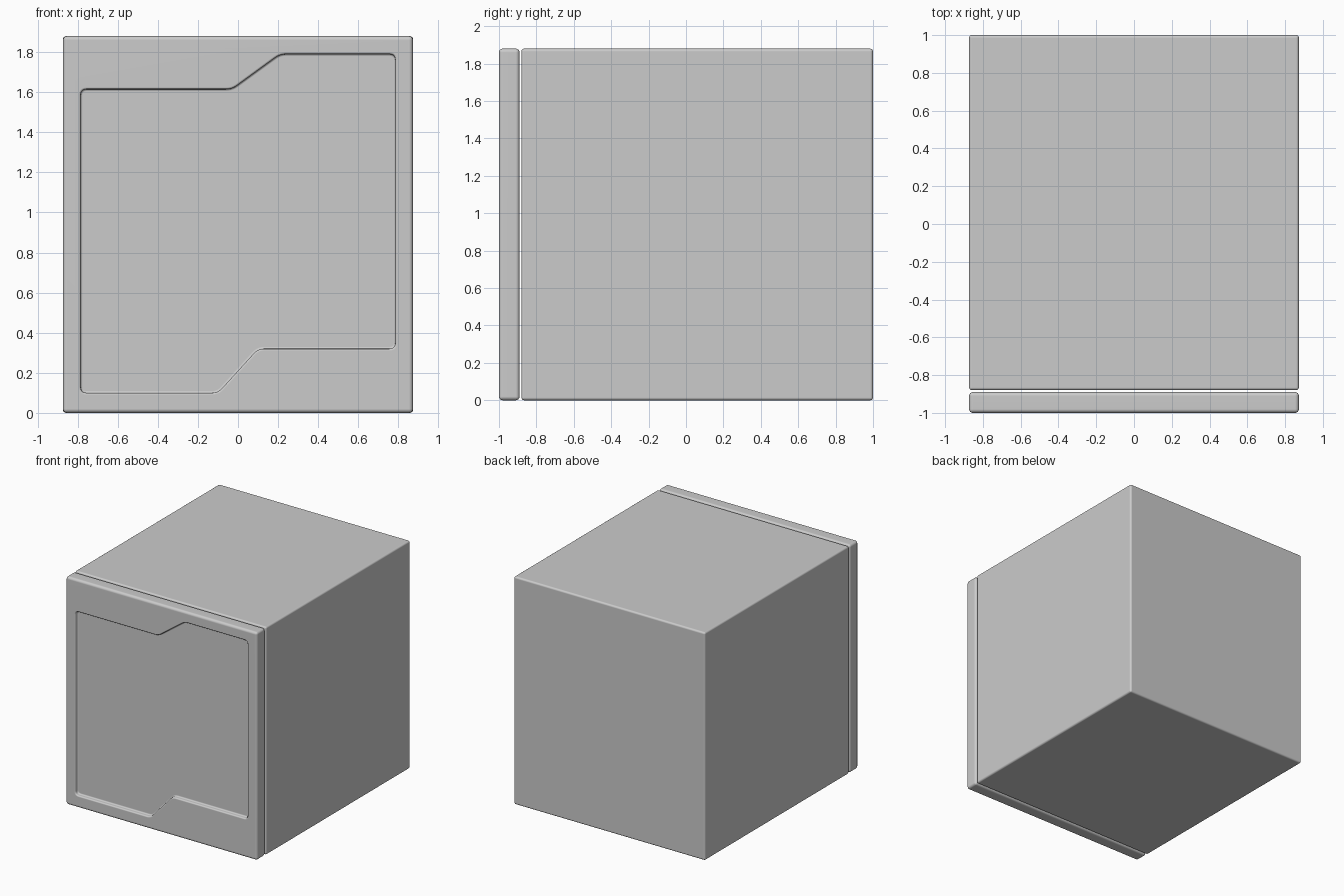
import bpy, bmesh, math
from mathutils import Vector

if "Cube" in bpy.data.objects:
    bpy.data.objects.remove(bpy.data.objects["Cube"])

W, H = 0.873, 1.88          # half width, height


def link(name, bm):
    bmesh.ops.recalc_face_normals(bm, faces=bm.faces)
    me = bpy.data.meshes.new(name)
    bm.to_mesh(me)
    bm.free()
    ob = bpy.data.objects.new(name, me)
    bpy.context.collection.objects.link(ob)
    return ob


def box(name, y0, y1):
    bm = bmesh.new()
    bmesh.ops.create_cube(bm, size=1)
    for v in bm.verts:
        v.co = ((v.co.x * 2 * W), (y0 + y1) / 2 + v.co.y * (y1 - y0), H / 2 + v.co.z * H)
    return link(name, bm)


def bevel(ob, width, angle, clamp=True):
    m = ob.modifiers.new("bevel", 'BEVEL')
    m.width, m.segments = width, 4
    m.limit_method, m.angle_limit = 'ANGLE', math.radians(angle)
    m.use_clamp_overlap = clamp


def finish(ob):
    bpy.ops.object.select_all(action='DESELECT')
    ob.select_set(True)
    bpy.context.view_layer.objects.active = ob
    for m in list(ob.modifiers):
        bpy.ops.object.modifier_apply(modifier=m.name)
    bpy.ops.object.shade_smooth_by_angle(angle=math.radians(35))
    m = ob.modifiers.new("normals", 'WEIGHTED_NORMAL')
    m.keep_sharp = True


def rounded(points, t, n=5):
    # round each corner with a short quadratic arc
    out = []
    for i, p in enumerate(points):
        p = Vector(p)
        a = p + (Vector(points[i - 1]) - p).normalized() * t
        b = p + (Vector(points[(i + 1) % len(points)]) - p).normalized() * t
        for k in range(n + 1):
            s = k / n
            out.append(a * (1 - s) ** 2 + p * 2 * s * (1 - s) + b * s * s)
    return out


# main cabinet block
body = box("cabinet_body", -0.88, 1.0)
bevel(body, 0.015, 60)
finish(body)

# front door plate with a stepped recessed panel
door = box("door", -1.0, -0.89)
outline = [(-0.785, 0.10), (-0.10, 0.10), (0.10, 0.32), (0.785, 0.32),
           (0.785, 1.79), (0.21, 1.79), (-0.03, 1.615), (-0.785, 1.615)]
bm = bmesh.new()
face = bm.faces.new([bm.verts.new((p.x, -1.1, p.y)) for p in rounded(outline, 0.03)])
ext = bmesh.ops.extrude_face_region(bm, geom=[face], use_keep_orig=True)
for v in ext['geom']:
    if isinstance(v, bmesh.types.BMVert):
        v.co.y = -0.968
cutter = link("panel_cutter", bm)
cutter.hide_render = True

bevel(door, 0.02, 60)
cut = door.modifiers.new("recess", 'BOOLEAN')
cut.operation, cut.solver, cut.object = 'DIFFERENCE', 'EXACT', cutter
bevel(door, 0.010, 60, clamp=False)
finish(door)
bpy.data.objects.remove(cutter)
